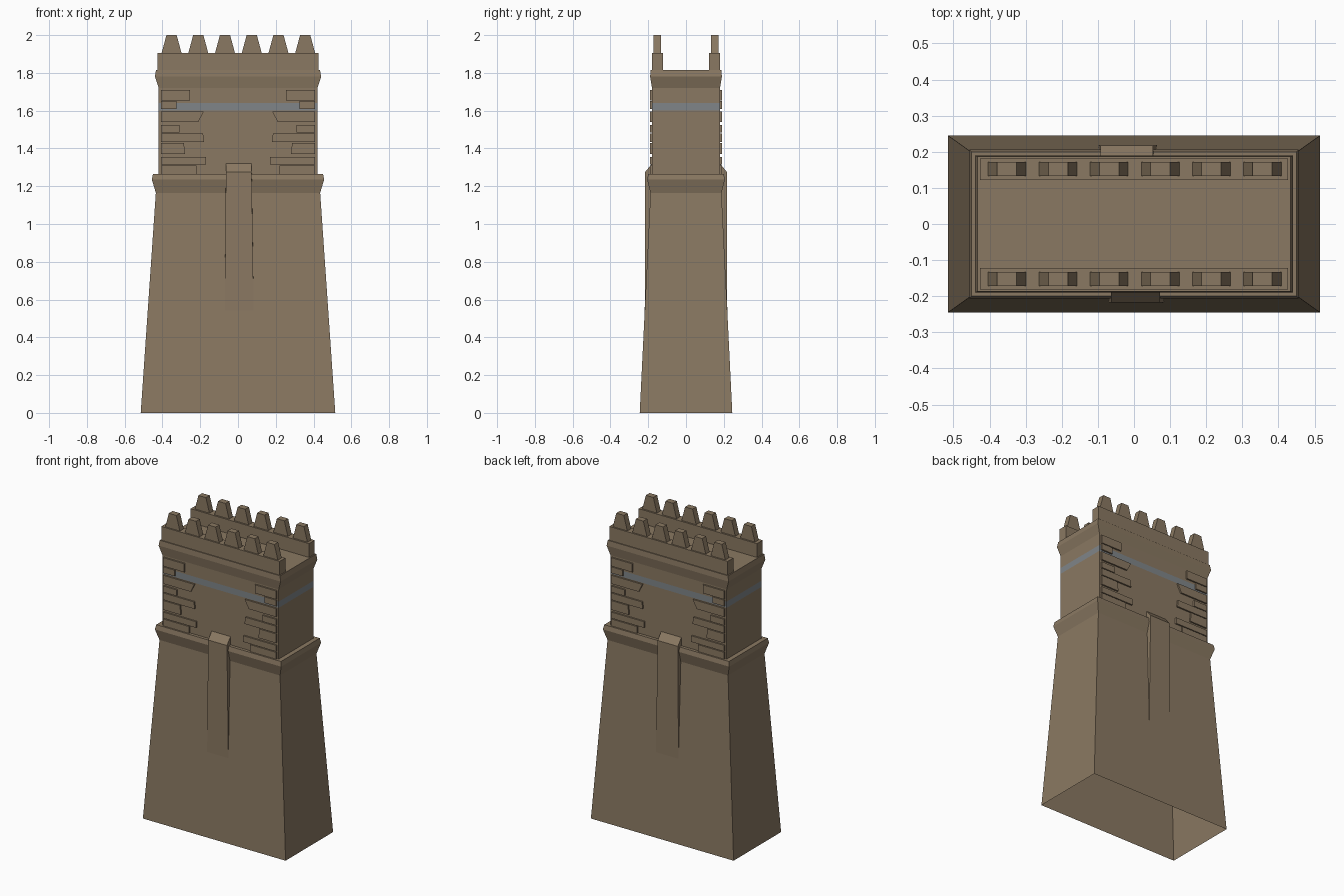
import bpy, bmesh

if "Cube" in bpy.data.objects:
    bpy.data.objects.remove(bpy.data.objects["Cube"])


def material(name, rgb):
    m = bpy.data.materials.new(name)
    m.diffuse_color = (*rgb, 1)
    m.use_nodes = True
    m.node_tree.nodes["Principled BSDF"].inputs["Base Color"].default_value = m.diffuse_color
    return m


STONE = material("brown stone", (0.255, 0.19, 0.122))
BAND = material("blue grey band", (0.215, 0.235, 0.25))


def finish(name, bm, mats=(STONE,)):
    me = bpy.data.meshes.new(name)
    bm.to_mesh(me)
    bm.free()
    for m in mats:
        me.materials.append(m)
    ob = bpy.data.objects.new(name, me)
    bpy.context.collection.objects.link(ob)
    return ob


def prism(bm, a, b):
    """Closed solid joining two matching outlines."""
    va, vb = [bm.verts.new(p) for p in a], [bm.verts.new(p) for p in b]
    faces = [bm.faces.new(va), bm.faces.new(vb)]
    n = len(va)
    for i in range(n):
        j = (i + 1) % n
        faces.append(bm.faces.new((va[i], va[j], vb[j], vb[i])))
    bmesh.ops.recalc_face_normals(bm, faces=faces)


# Tower shell: stacked rectangular rings (z, half width, half depth), open below
rings = [(0, .515, .245), (1.165, .435, .188), (1.235, .456, .206), (1.265, .45, .2),
         (1.265, .42, .18), (1.60, .42, .18), (1.64, .42, .18), (1.72, .42, .18),
         (1.78, .44, .19), (1.815, .434, .187)]
bm = bmesh.new()
loops = [[bm.verts.new((sx * hx, sy * hy, z)) for sx, sy in ((-1, -1), (1, -1), (1, 1), (-1, 1))]
         for z, hx, hy in rings]
for k in range(len(loops) - 1):
    for i in range(4):
        j = (i + 1) % 4
        f = bm.faces.new((loops[k][i], loops[k][j], loops[k + 1][j], loops[k + 1][i]))
        f.material_index = 1 if rings[k][0] == 1.60 else 0
bm.faces.new(loops[-1])
finish("tower_shell", bm, (STONE, BAND))

# Corner stones: (bottom z, top z, inner x at bottom, inner x at top)
stones = [(1.265, 1.31, .22, .22), (1.315, 1.355, .17, .17), (1.37, 1.43, .28, .287),
          (1.435, 1.48, .18, .185), (1.485, 1.525, .31, .31), (1.54, 1.595, .21, .182),
          (1.61, 1.65, .325, .325), (1.655, 1.71, .255, .255)]

for side, sy in (("front", -1), ("back", 1)):
    bm = bmesh.new()
    for sx in (-1, 1):
        for z0, z1, x0, x1 in stones:
            outline = [(.408, z0), (x0, z0), (x1, z1), (.408, z1)]
            prism(bm, [(sx * x, sy * .17, z) for x, z in outline],
                  [(sx * x, sy * .19, z) for x, z in outline])
    finish(side + "_corner_stones", bm)

    # Parapet wall and its six tapered merlons
    bm = bmesh.new()
    rect = [(-.427, 1.80), (.427, 1.80), (.427, 1.905), (-.427, 1.905)]
    prism(bm, [(x, sy * .122, z) for x, z in rect], [(x, sy * .181, z) for x, z in rect])
    finish(side + "_parapet", bm)
    bm = bmesh.new()
    for i in range(6):
        c = (i - 2.5) * .1415 + .002
        trap = [(c - .054, 1.90), (c + .054, 1.90), (c + .027, 2), (c - .027, 2)]
        prism(bm, [(x, sy * .133, z) for x, z in trap], [(x, sy * .172, z) for x, z in trap])
    finish(side + "_merlons", bm)

    # Central buttress, sloped cap, fading into the battered wall
    xl, xr = (-.064, .072) if sy < 0 else (-.093, .053)
    profile = [(.175, 1.325), (.217, 1.275), (.2185, .5), (.175, .5)]
    bm = bmesh.new()
    prism(bm, [(xl - (.006 if z < 1 else 0), sy * y, z) for y, z in profile],
          [(xr + (.012 if z < 1 else 0), sy * y, z) for y, z in profile])
    finish(side + "_buttress", bm)
